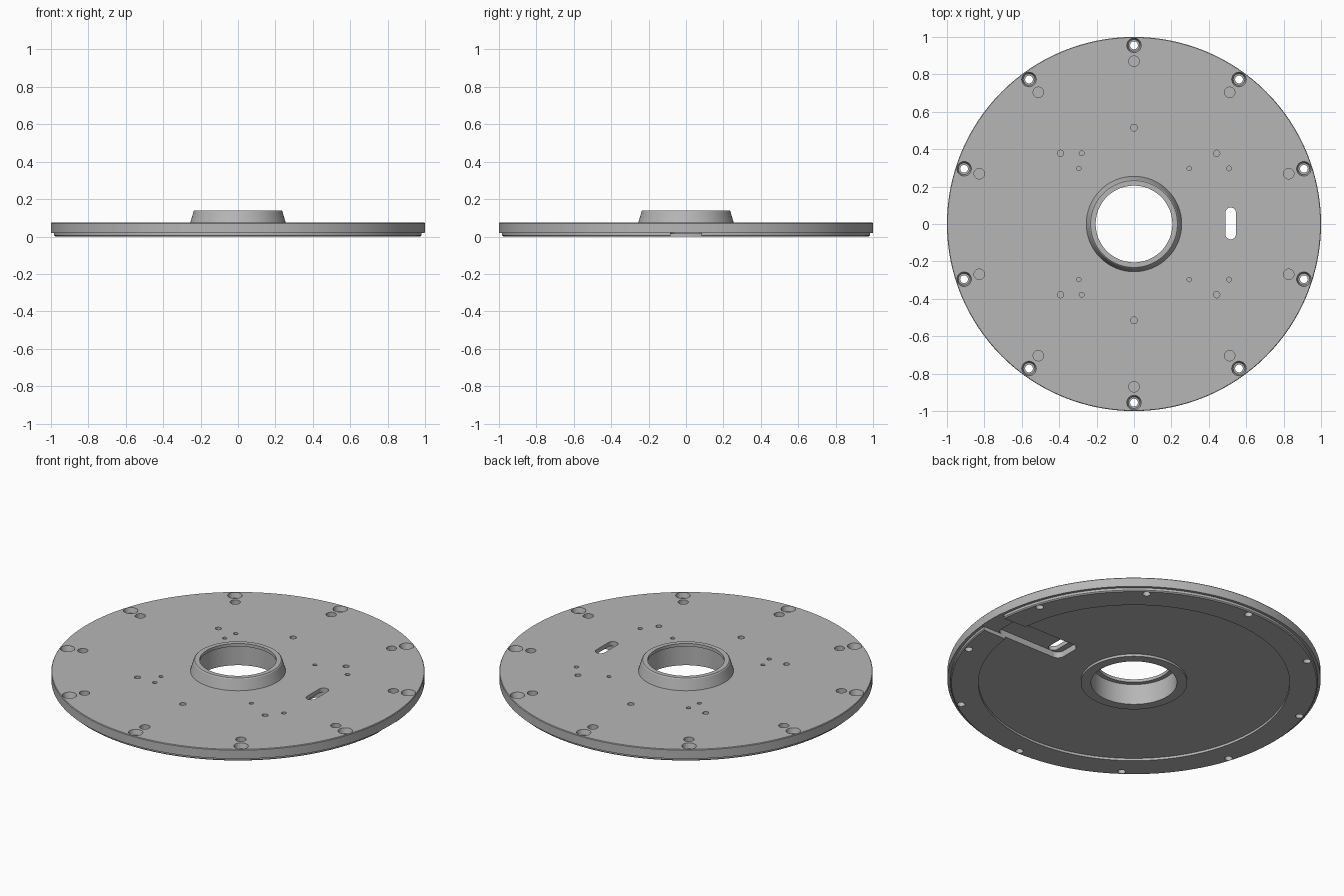
import bpy, bmesh, math
from mathutils import Matrix, Vector

if "Cube" in bpy.data.objects:
    bpy.data.objects.remove(bpy.data.objects["Cube"])

grey = bpy.data.materials.new("machined_grey")
grey.use_nodes = True
grey.diffuse_color = (0.47, 0.47, 0.47, 1)
grey.node_tree.nodes["Principled BSDF"].inputs["Base Color"].default_value = (0.47, 0.47, 0.47, 1)


def make_object(name, bm):
    bmesh.ops.recalc_face_normals(bm, faces=bm.faces[:])
    mesh = bpy.data.meshes.new(name)
    bm.to_mesh(mesh)
    bm.free()
    mesh.materials.append(grey)
    obj = bpy.data.objects.new(name, mesh)
    bpy.context.scene.collection.objects.link(obj)
    return obj


def lathe(bm, profile, sides, centre=(0, 0), ring=False):
    """Revolve (radius, z) points; ring closes the profile, otherwise cap the ends."""
    cx, cy = centre
    angles = [2 * math.pi * i / sides for i in range(sides)]
    loops = [[bm.verts.new((cx + r * math.cos(a), cy + r * math.sin(a), z))
              for a in angles] for r, z in profile]
    pairs = list(zip(loops, loops[1:]))
    if ring:
        pairs.append((loops[-1], loops[0]))
    else:
        bm.faces.new(loops[0])
        bm.faces.new(loops[-1])
    for low, high in pairs:
        for i in range(sides):
            j = (i + 1) % sides
            bm.faces.new((low[i], low[j], high[j], high[i]))


def rounded_box(name, low, high, radius):
    """Upright prism whose outline is a rectangle with rounded corners."""
    steps = 8
    outline = []
    for corner, (sx, sy) in enumerate([(1, 1), (-1, 1), (-1, -1), (1, -1)]):
        cx = (high[0] if sx > 0 else low[0]) - sx * radius
        cy = (high[1] if sy > 0 else low[1]) - sy * radius
        for s in range(steps + 1):
            a = math.pi / 2 * (corner + s / steps)
            outline.append((cx + radius * math.cos(a), cy + radius * math.sin(a)))
    bm = bmesh.new()
    face = bm.faces.new([bm.verts.new((x, y, low[2])) for x, y in outline])
    extruded = bmesh.ops.extrude_face_region(bm, geom=[face], use_keep_orig=True)
    top = [v for v in extruded["geom"] if isinstance(v, bmesh.types.BMVert)]
    bmesh.ops.transform(bm, verts=top,
                        matrix=Matrix.Translation((0, 0, high[2] - low[2])))
    return make_object(name, bm)


# Round plate with raised hub, stepped bore and recessed underside
TOP = 0.075
bm = bmesh.new()
lathe(bm, [
    (0.23, 0.0), (0.285, 0.0), (0.285, 0.014), (0.834, 0.014), (0.834, 0.0),
    (0.978, 0.0), (0.984, 0.006), (0.984, 0.02), (1.0, 0.02), (1.0, 0.071), (0.997, TOP),
    (0.255, TOP), (0.237, 0.135), (0.232, 0.14), (0.205, 0.14), (0.205, 0.122),
    (0.23, 0.122)], 128, ring=True)
plate = make_object("base_plate", bm)

# Smooth round walls, sharp machined edges
plate.data.shade_smooth()
plate.data.set_sharp_from_angle(angle=math.radians(25))

# Counterbored rim holes, each with a blind hole further in
bm = bmesh.new()
for k in range(10):
    a = math.radians(18 + 36 * k)
    ray = Vector((math.cos(a), math.sin(a)))
    lathe(bm, [(0.021, -0.02), (0.021, 0.045), (0.031, 0.045), (0.047, 0.105)],
          24, ray * 0.955)
    lathe(bm, [(0.028, 0.045), (0.028, 0.1)], 24, ray * 0.87)

# Small blind screw holes, mirrored front to back
for x, y, r in [(0, 0.515, 0.018), (-0.393, 0.378, 0.017), (0.442, 0.378, 0.017),
                (-0.28, 0.378, 0.013), (0.508, 0.297, 0.013),
                (-0.295, 0.297, 0.012), (0.295, 0.297, 0.012)]:
    for side in (1, -1):
        lathe(bm, [(r, 0.04), (r, 0.1)], 16, (x, y * side))
holes = make_object("hole_cutter", bm)

# Cable slot and the channel leading from it to the rim
cutters = [
    holes,
    rounded_box("channel_cutter", (0.455, -0.085, -0.03), (0.89, 0.085, 0.05), 0.04),
    rounded_box("channel_exit_cutter", (0.8, -0.083, -0.04), (1.1, 0.083, 0.022), 0.01),
    rounded_box("slot_cutter", (0.489, -0.082, -0.05), (0.545, 0.088, 0.11), 0.0275),
]
for cutter in cutters:
    cutter.hide_render = True
    cutter.display_type = 'WIRE'
    cut = plate.modifiers.new(cutter.name, 'BOOLEAN')
    cut.operation = 'DIFFERENCE'
    cut.solver = 'MANIFOLD'
    cut.object = cutter
